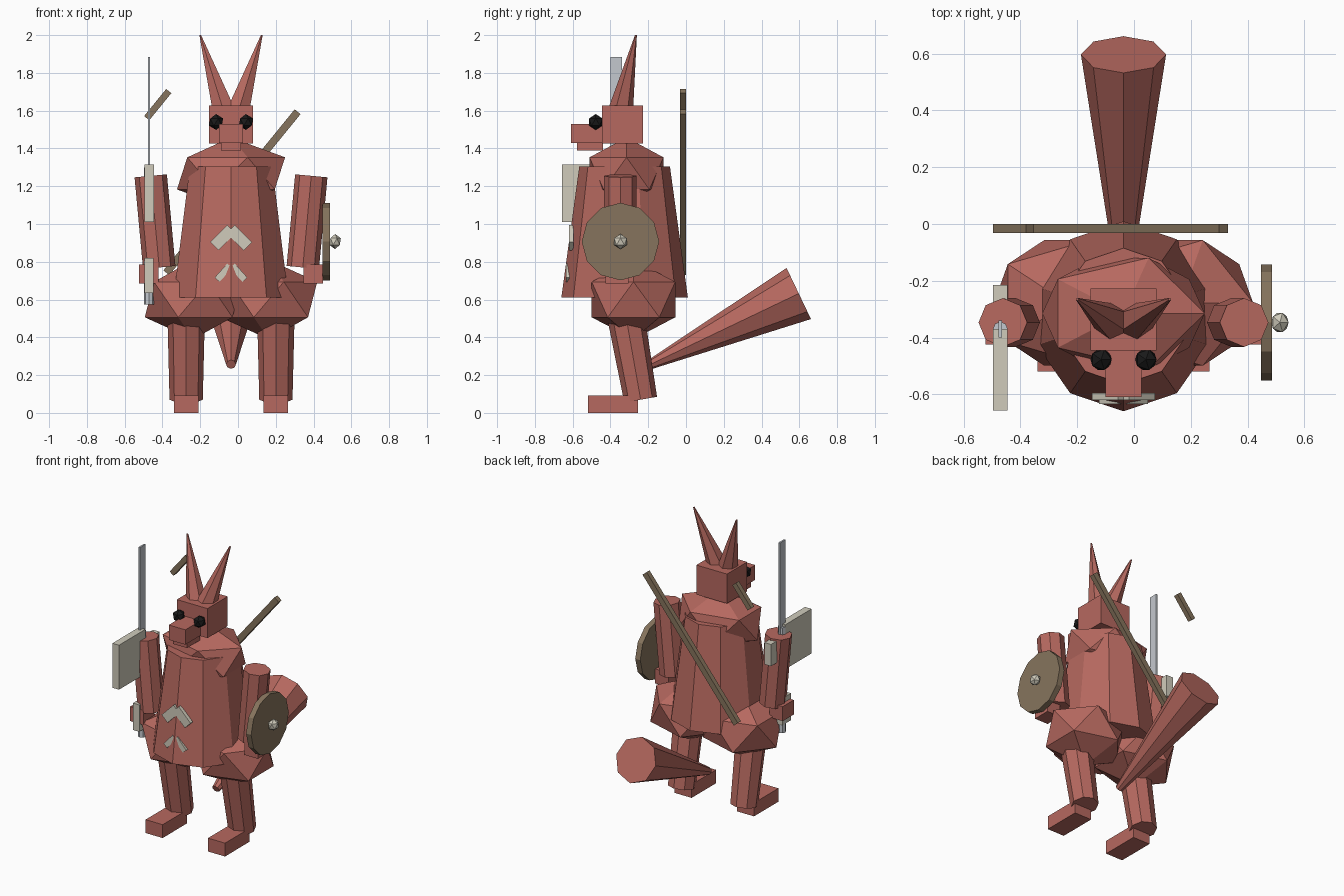
import bpy
from math import radians
from mathutils import Vector

if "Cube" in bpy.data.objects:
    bpy.data.objects.remove(bpy.data.objects["Cube"])

CX = -0.037  # body symmetry plane


def material(name, rgb):
    m = bpy.data.materials.new(name)
    m.diffuse_color = (*rgb, 1)
    m.use_nodes = True
    m.node_tree.nodes["Principled BSDF"].inputs["Base Color"].default_value = m.diffuse_color
    return m


RED = material("red_fur", (0.47, 0.14, 0.115))
WOOD = material("wood", (0.24, 0.175, 0.11))
CREAM = material("pale_metal", (0.63, 0.6, 0.5))
STEEL = material("steel", (0.55, 0.58, 0.62))
BLACK = material("black", (0.01, 0.01, 0.01))


def finish(name, mat):
    o = bpy.context.object
    o.name = name
    o.data.materials.append(mat)
    return o


def box(name, lo, hi, mat=RED):
    lo, hi = Vector(lo), Vector(hi)
    bpy.ops.mesh.primitive_cube_add(size=1, location=(lo + hi) / 2)
    o = finish(name, mat)
    o.scale = hi - lo
    return o


def bar(name, centre, size, angle, mat):
    """Box turned in the front plane (about y)."""
    bpy.ops.mesh.primitive_cube_add(size=1, location=centre, rotation=(0, radians(angle), 0))
    o = finish(name, mat)
    o.scale = size
    return o


def ball(name, centre, radii, mat=RED):
    bpy.ops.mesh.primitive_ico_sphere_add(subdivisions=1, radius=1, location=centre)
    o = finish(name, mat)
    o.scale = radii
    return o


def rod(name, a, b, r1, r2, sides=8, mat=RED):
    """Tapered prism from a to b."""
    a, b = Vector(a), Vector(b)
    d = b - a
    bpy.ops.mesh.primitive_cone_add(vertices=sides, radius1=r1, radius2=r2,
                                    depth=d.length, location=(a + b) / 2)
    o = finish(name, mat)
    o.rotation_euler = d.to_track_quat('Z', 'Y').to_euler()
    return o


# Coat and shoulder mantle
coat = rod("coat", (CX, -0.325, 0.61), (CX, -0.325, 1.305), 0.335, 0.24, 10)
coat.rotation_euler = (0, 0, 0)
coat.scale = (0.955, 1, 1)
ball("shoulder_mantle", (CX, -0.315, 1.268), (0.32, 0.23, 0.19))

# Head, snout and jaw
box("head", (-0.153, -0.446, 1.425), (0.08, -0.227, 1.628))
box("snout", (-0.1, -0.61, 1.428), (0.026, -0.44, 1.53))
box("jaw", (-0.091, -0.578, 1.39), (0.017, -0.44, 1.43))

# Paired body parts
for s, side in ((-1, "left"), (1, "right")):
    x = lambda d: CX + s * d
    ball("eye_" + side, (x(0.079), -0.478, 1.54), (0.042,) * 3, BLACK)
    rod("ear_" + side, (x(0.035), -0.348, 1.59), (x(0.163), -0.265, 2.0), 0.068, 0.005, 6)
    ball("hip_" + side, (x(0.2), -0.278, 0.6), (0.287, 0.26, 0.21))
    rod("leg_" + side, (x(0.2375), -0.24, 0.07), (x(0.2375), -0.325, 0.55), 0.088, 0.1)
    box("foot_" + side, (x(0.2375) - 0.065, -0.52, 0), (x(0.2375) + 0.065, -0.255, 0.092))
    rod("arm_" + side, (x(0.38), -0.347, 0.77), (x(0.425), -0.347, 1.255), 0.086, 0.086)
    box("hand_" + side, (x(0.435) - 0.051, -0.425, 0.685), (x(0.435) + 0.051, -0.305, 0.785))
    # Chevron arms on the coat front
    bar("upper_chevron_" + side, (x(0.043), -0.608, 0.927), (0.128, 0.025, 0.062), s * 45, CREAM)
    bar("lower_chevron_" + side, (x(0.04), -0.623, 0.742), (0.1, 0.022, 0.035), s * 48, CREAM)

# Tail, widening towards its end
rod("tail", (CX, -0.188, 0.257), (CX, 0.597, 0.632), 0.026, 0.15)

# Axe held in the left hand
AX, AY = -0.471, -0.37
rod("axe_shaft", (AX, AY, 0.575), (AX, AY, 1.3), 0.026, 0.026, 8, STEEL)
box("axe_grip", (AX - 0.024, AY - 0.065, 0.635), (AX + 0.024, AY + 0.03, 0.82), CREAM)
box("axe_spike", (AX - 0.006, AY - 0.03, 1.25), (AX + 0.006, AY + 0.03, 1.885), STEEL)
box("axe_blade", (AX - 0.025, -0.657, 1.01), (AX + 0.025, -0.37, 1.316), CREAM)
box("axe_back", (AX - 0.025, -0.37, 1.09), (AX + 0.025, -0.215, 1.24), CREAM)

# Round shield on the right arm
rod("shield", (0.448, -0.347, 0.907), (0.486, -0.347, 0.907), 0.205, 0.205, 12, WOOD)
ball("shield_boss", (0.514, -0.347, 0.907), (0.034, 0.04, 0.04), CREAM)

# Staff slung across the back, with a short loose piece
bar("back_staff", (-0.032, -0.016, 1.168), (1.1, 0.033, 0.04), -50.8, WOOD)
bar("short_stick", (-0.425, -0.016, 1.632), (0.185, 0.033, 0.035), -50.8, WOOD)
